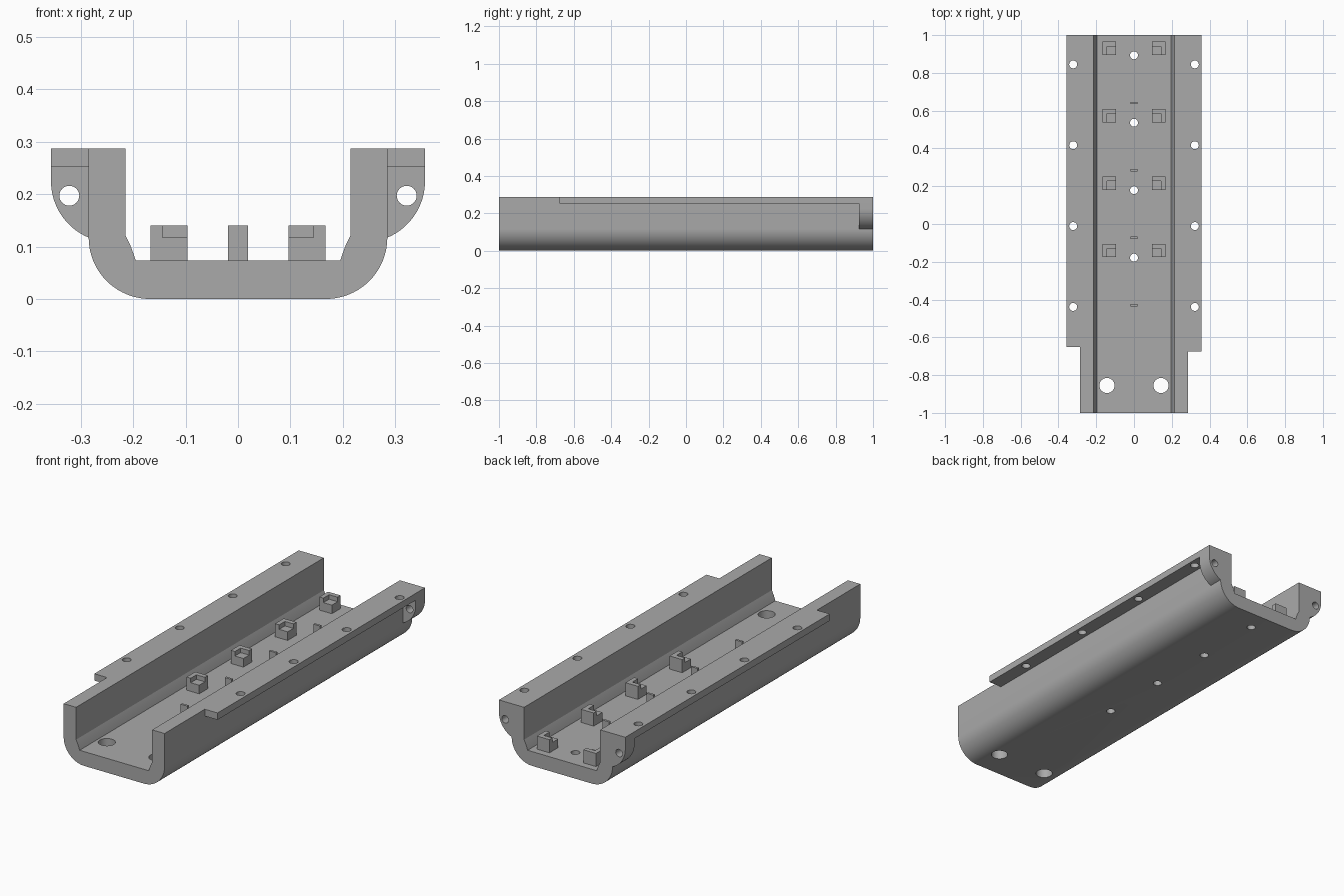
import bpy, bmesh, math
from mathutils import Matrix

if "Cube" in bpy.data.objects:
    bpy.data.objects.remove(bpy.data.objects["Cube"])

grey = bpy.data.materials.new("plain_grey")
grey.use_nodes = True
colour = (0.4, 0.4, 0.4, 1)
grey.diffuse_color = colour
grey.node_tree.nodes["Principled BSDF"].inputs["Base Color"].default_value = colour

TOP, FLOOR, RIM = 0.287, 0.073, 0.252
R, WALL, EDGE = 0.117, 0.285, 0.357
PITCH = 0.357


def finish(name, bm):
    bmesh.ops.recalc_face_normals(bm, faces=bm.faces)
    mesh = bpy.data.meshes.new(name)
    bm.to_mesh(mesh)
    bm.free()
    mesh.materials.append(grey)
    obj = bpy.data.objects.new(name, mesh)
    bpy.context.collection.objects.link(obj)
    return obj


def extrude(name, profile, y0, y1):
    """Sweep an x-z outline along y."""
    bm = bmesh.new()
    face = bm.faces.new([bm.verts.new((x, y0, z)) for x, z in profile])
    new = bmesh.ops.extrude_face_region(bm, geom=[face])["geom"]
    verts = [v for v in new if isinstance(v, bmesh.types.BMVert)]
    bmesh.ops.translate(bm, verts=verts, vec=(0, y1 - y0, 0))
    return finish(name, bm)


def box(name, x0, x1, y0, y1, z0, z1):
    return extrude(name, [(x0, z0), (x1, z0), (x1, z1), (x0, z1)], y0, y1)


def arc(cx, cz, r, a0, a1, n=20):
    angles = [math.radians(a0 + (a1 - a0) * i / n) for i in range(n + 1)]
    return [(cx + r * math.cos(a), cz + r * math.sin(a)) for a in angles]


def drill(obj, holes, axis="Z"):
    """Cut round holes given as (centre, radius)."""
    bm = bmesh.new()
    turn = Matrix.Rotation(math.pi / 2, 4, "X") if axis == "Y" else Matrix()
    for centre, r in holes:
        bmesh.ops.create_cone(bm, cap_ends=True, segments=32, radius1=r, radius2=r,
                              depth=0.3, matrix=Matrix.Translation(centre) @ turn)
    cut(obj, finish("hole_cutter", bm))


def cut(obj, cutter):
    mod = obj.modifiers.new("cut", "BOOLEAN")
    mod.operation, mod.solver, mod.object = "DIFFERENCE", "EXACT", cutter
    bpy.context.view_layer.update()
    graph = bpy.context.evaluated_depsgraph_get()
    mesh = bpy.data.meshes.new_from_object(obj.evaluated_get(graph))
    obj.modifiers.clear()
    obj.data = mesh
    bpy.data.objects.remove(cutter)


def smooth(obj):
    bpy.ops.object.select_all(action="DESELECT")
    obj.select_set(True)
    bpy.context.view_layer.objects.active = obj
    bpy.ops.object.shade_smooth_by_angle(angle=math.radians(25))


# Main channel with rounded lower corners
half = arc(WALL - R, R, R, -90, 0)
half += [(WALL, TOP), (0.215, TOP), (0.215, 0.122), (0.204, 0.099), (0.195, FLOOR)]
channel = extrude("channel", half + [(-x, z) for x, z in reversed(half)], -1, 1)
floor_holes = [((0, 0.893 - i * PITCH, 0.05), 0.021) for i in range(4)]
floor_holes += [((s * 0.143, -0.855, 0.05), 0.04) for s in (-1, 1)]
drill(channel, floor_holes)
smooth(channel)

# Side flanges and the drilled lugs at the back
for side, s, start in (("left", 1, -0.675), ("right", -1, -0.65)):
    flange = box(side + "_flange", s * WALL, s * EDGE, start, 0.925, RIM, TOP)
    drill(flange, [((s * 0.322, 0.845 - i * 0.428, 0.27), 0.021) for i in range(4)])
    smooth(flange)

    curve = arc(EDGE - R, 0.225, R, -67.4, 0)
    outline = curve + [(EDGE, TOP), (WALL, TOP)]
    lug = extrude(side + "_lug", [(s * x, z) for x, z in outline], 0.925, 1)
    drill(lug, [((s * 0.322, 0.96, 0.197), 0.019)], "Y")
    smooth(lug)

# Notched support posts and centre ribs on the floor
for i in range(4):
    y = 0.93 - i * PITCH
    for side, s in (("left", 1), ("right", -1)):
        post = box(f"{side}_post_{i + 1}", s * 0.096, s * 0.167,
                   y - 0.035, y + 0.035, FLOOR, 0.14)
        cut(post, box("notch_cutter", s * 0.08, s * 0.144,
                      y - 0.05, y + 0.011, 0.117, 0.16))
    y = 0.641 - i * PITCH
    box(f"centre_rib_{i + 1}", -0.019, 0.019, y - 0.006, y + 0.006, FLOOR, 0.14)
